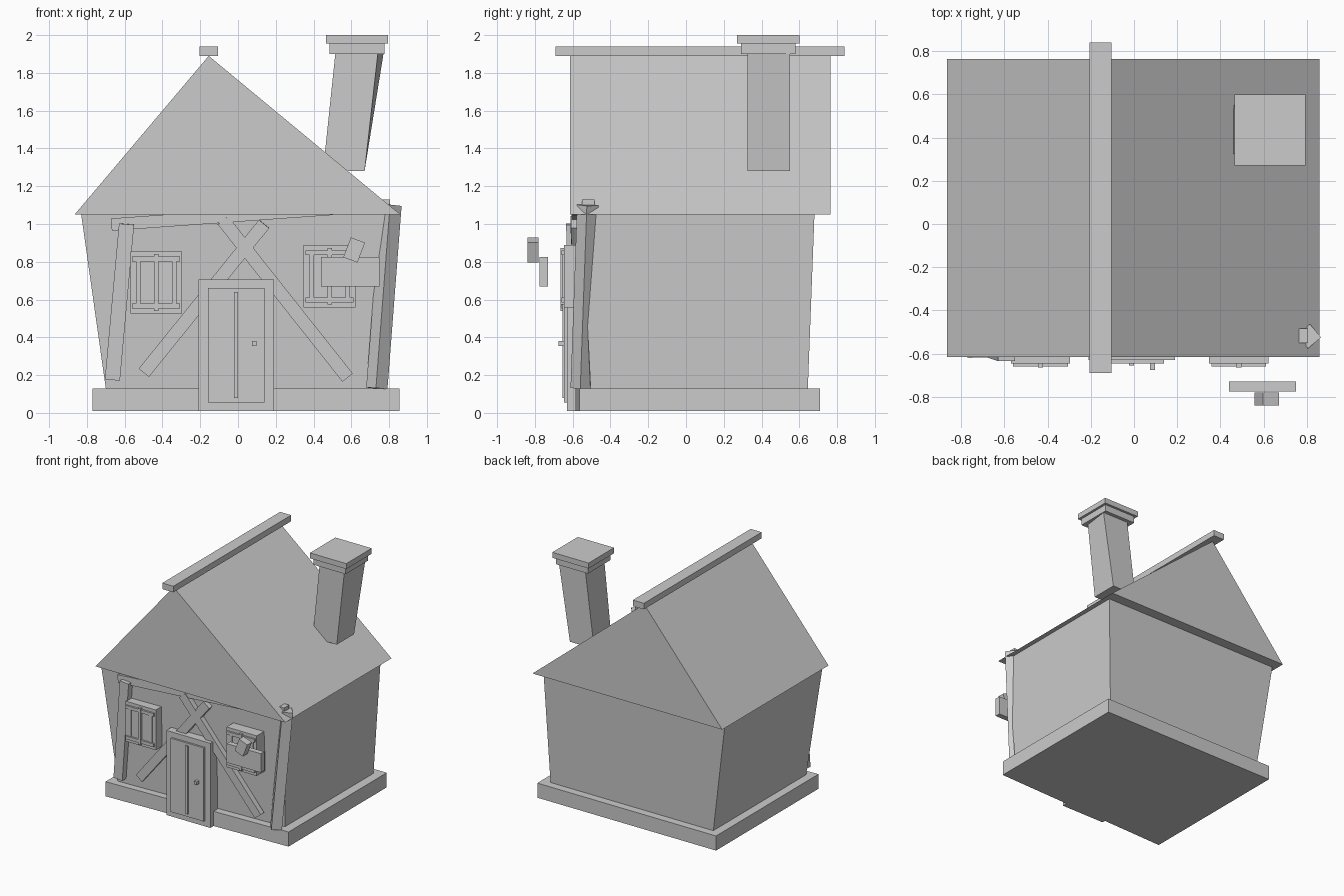
import bpy
import bmesh
from math import radians
from mathutils import Vector, Matrix

cube = bpy.data.objects.get("Cube")
if cube:
    bpy.data.objects.remove(cube, do_unlink=True)

GREY = (0.6, 0.6, 0.6, 1.0)
grey = bpy.data.materials.new("plain_grey")
grey.use_nodes = True
grey.diffuse_color = GREY
grey.node_tree.nodes["Principled BSDF"].inputs["Base Color"].default_value = GREY


def finish(name, bm):
    bmesh.ops.recalc_face_normals(bm, faces=bm.faces)
    mesh = bpy.data.meshes.new(name)
    bm.to_mesh(mesh)
    bm.free()
    mesh.materials.append(grey)
    obj = bpy.data.objects.new(name, mesh)
    bpy.context.collection.objects.link(obj)
    return obj


def loft(name, lower, upper):
    """Solid between two matching rings of points."""
    bm = bmesh.new()
    a = [bm.verts.new(p) for p in lower]
    b = [bm.verts.new(p) for p in upper]
    bm.faces.new(a)
    bm.faces.new(b)
    for i in range(len(a)):
        j = (i + 1) % len(a)
        bm.faces.new((a[i], a[j], b[j], b[i]))
    return finish(name, bm)


def ring(x0, x1, y0, y1, z):
    return [(x0, y0, z), (x1, y0, z), (x1, y1, z), (x0, y1, z)]


def box(name, x0, x1, y0, y1, z0, z1):
    return loft(name, ring(x0, x1, y0, y1, z0), ring(x0, x1, y0, y1, z1))


def beam(name, start, end, width, depth, twist=0):
    """Square-ended timber between two points, depth facing y."""
    start, end = Vector(start), Vector(end)
    along = (end - start).normalized()
    side = along.cross(Vector((0, 1, 0))).normalized()
    face = side.cross(along)
    turn = Matrix.Rotation(radians(twist), 3, along)
    side, face = turn @ side * width / 2, turn @ face * depth / 2
    corners = (side + face, side - face, -side - face, face - side)
    return loft(name, [start + c for c in corners], [end + c for c in corners])


# Plinth with a skewed front, and leaning walls
def skewed(x0, x1, front_left, front_right, back, z):
    return [(x0, front_left, z), (x1, front_right, z), (x1, back, z), (x0, back, z)]


loft("plinth", skewed(-0.77, 0.855, -0.62, -0.565, 0.71, 0.01),
     skewed(-0.77, 0.855, -0.62, -0.565, 0.71, 0.13))
loft("walls", skewed(-0.70, 0.78, -0.56, -0.505, 0.645, 0.13),
     skewed(-0.83, 0.82, -0.59, -0.55, 0.68, 1.05))

# Roof
gable = [(-0.865, 1.05), (0.86, 1.05), (-0.155, 1.89)]
loft("roof", [(x, -0.615, z) for x, z in gable], [(x, 0.765, z) for x, z in gable])
box("roof_ridge", -0.205, -0.105, -0.69, 0.84, 1.89, 1.94)

# Chimney, leaning with a slight twist
loft("chimney_shaft", ring(0.45, 0.67, 0.325, 0.55, 1.28),
     [(0.515, 0.325, 1.9), (0.74, 0.325, 1.9), (0.77, 0.55, 1.9), (0.53, 0.55, 1.9)])
box("chimney_collar", 0.485, 0.775, 0.29, 0.58, 1.9, 1.955)
box("chimney_cap", 0.465, 0.795, 0.27, 0.6, 1.955, 2.0)

# Timber frame on the front
beam("left_post", (-0.665, -0.575, 0.175), (-0.59, -0.6, 1.0), 0.08, 0.07)
beam("right_post", (0.735, -0.555, 0.13), (0.81, -0.52, 1.1), 0.08, 0.08, 40)
box("right_post_peg", 0.755, 0.805, -0.55, -0.485, 1.08, 1.13)
beam("top_beam", (-0.67, -0.585, 0.997), (0.5, -0.585, 1.08), 0.065, 0.04)
beam("brace_rising", (-0.498, -0.555, 0.213), (0.138, -0.59, 1.0), 0.07, 0.04)
beam("brace_falling", (0.58, -0.55, 0.187), (-0.08, -0.59, 1.02), 0.07, 0.045)

# Door
box("door_frame", -0.21, 0.19, -0.63, -0.54, 0.01, 0.705)
box("door_leaf", -0.16, 0.14, -0.645, -0.62, 0.055, 0.66)
box("door_strip", -0.022, 0.0, -0.655, -0.64, 0.08, 0.64)
box("door_knob", 0.073, 0.097, -0.675, -0.64, 0.355, 0.38)

# Windows
for side, cx, cz in (("right", -0.433, 0.69), ("left", 0.485, 0.723)):
    name = side + "_window_"
    box(name + "panel", cx - 0.137, cx + 0.137, -0.645, -0.54, cz - 0.165, cz + 0.165)
    for end, s in (("low", -1), ("high", 1)):
        z = cz + s * 0.125
        box(name + end + "_rail", cx - 0.127, cx + 0.127, -0.66, -0.63, z - 0.013, z + 0.013)
        x = cx + s * 0.095
        box(name + end + "_stile", x - 0.012, x + 0.012, -0.653, -0.63, cz - 0.125, cz + 0.125)
    box(name + "mullion", cx - 0.012, cx + 0.012, -0.665, -0.63, cz - 0.15, cz + 0.15)

# Loose lantern blocks hanging before the left window
box("hanging_block", 0.44, 0.75, -0.775, -0.73, 0.67, 0.825)
beam("hanging_tilted_block", (0.595, -0.81, 0.81), (0.635, -0.81, 0.915), 0.08, 0.06)
